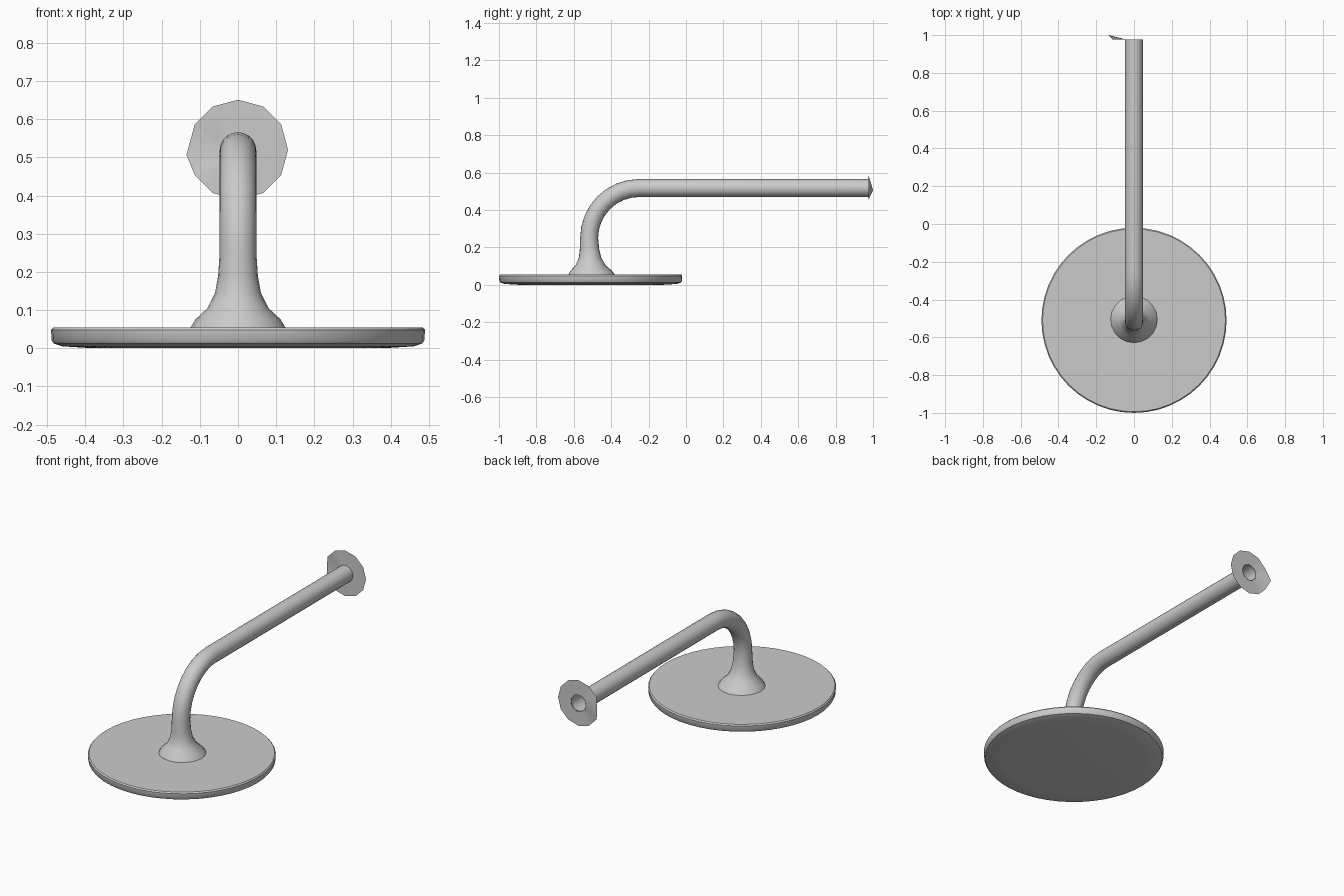
import bpy, bmesh
from math import sin, cos, pi, radians
from mathutils import Vector

if "Cube" in bpy.data.objects:
    bpy.data.objects.remove(bpy.data.objects["Cube"])


def make_object(name, bm, angle=35):
    bmesh.ops.recalc_face_normals(bm, faces=bm.faces)
    mesh = bpy.data.meshes.new(name)
    bm.to_mesh(mesh)
    bm.free()
    obj = bpy.data.objects.new(name, mesh)
    bpy.context.collection.objects.link(obj)
    bpy.ops.object.select_all(action='DESELECT')
    bpy.context.view_layer.objects.active = obj
    obj.select_set(True)
    bpy.ops.object.shade_smooth_by_angle(angle=radians(angle))
    return obj


def loft(stations, sides, cap=False):
    """Skin rings given as (y, z, tilt, radius); tilt 0 looks up, 90 looks back."""
    bm = bmesh.new()
    rings = []
    for y, z, tilt, r in stations:
        t = radians(tilt)
        side = Vector((0, cos(t), -sin(t)))
        ring = []
        for i in range(sides):
            a = 2 * pi * i / sides
            ring.append(bm.verts.new(Vector((r * cos(a), y, z)) + side * r * sin(a)))
        rings.append(ring)
    for lo, hi in zip(rings, rings[1:]):
        for i in range(sides):
            j = (i + 1) % sides
            bm.faces.new((lo[i], lo[j], hi[j], hi[i]))
    if cap:
        bm.faces.new(rings[0])
        bm.faces.new(rings[-1])
    return bm


# Wide, thin spray head with a softened rim
HEAD_Y = -0.51
head = [(0.0, 0.38), (0.005, 0.46), (0.012, 0.482), (0.02, 0.488),
        (0.048, 0.49), (0.055, 0.484)]
make_object("shower_head", loft([(HEAD_Y, z, 0, r) for z, r in head], 48, True))

# Arm: flared neck, quarter bend and straight run to the wall
PIPE_R, BEND_R, PIPE_Y, BEND_Z = 0.048, 0.268, -0.518, 0.25
neck = [(-0.505, 0.053, 0.125), (-0.507, 0.075, 0.112), (-0.51, 0.105, 0.08),
        (-0.513, 0.145, 0.06), (-0.516, 0.19, 0.052)]
arm = [(y, z, 0, r) for y, z, r in neck]
for k in range(9):
    t = 90 * k / 8
    arm.append((PIPE_Y + BEND_R * (1 - cos(radians(t))),
                BEND_Z + BEND_R * sin(radians(t)), t, PIPE_R))
arm.append((0.978, BEND_Z + BEND_R, 90, PIPE_R))
make_object("arm", loft(arm, 20), 50)

# Thin wall flange, an open ring around the pipe with one side bent back
flange = loft([(0.976, 0.52, 90, 0.046), (0.976, 0.52, 90, 0.131)], 12)
bent = min(flange.verts, key=lambda v: v.co.x)
bent.co = Vector((-0.135, 1.0, 0.507))
make_object("wall_flange", flange)
